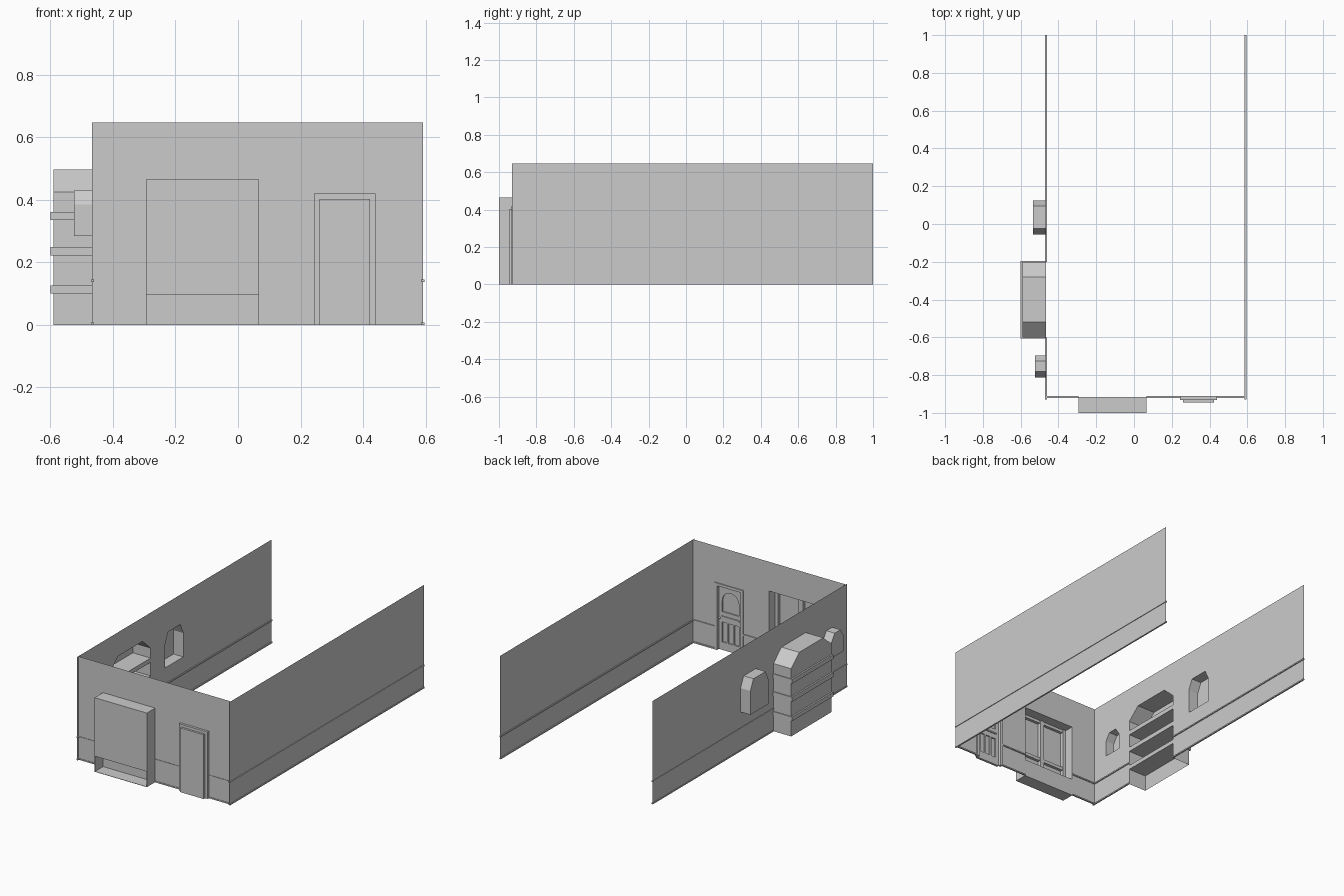
import bpy, bmesh, math

if "Cube" in bpy.data.objects:
    bpy.data.objects.remove(bpy.data.objects["Cube"])

XL, XR, YF, YB, H = -0.467, 0.592, -0.917, 1.0, 0.647


def finish(name, bm):
    me = bpy.data.meshes.new(name)
    bm.to_mesh(me)
    bm.free()
    ob = bpy.data.objects.new(name, me)
    bpy.context.collection.objects.link(ob)
    return ob


def box(name, x0, x1, y0, y1, z0, z1):
    bm = bmesh.new()
    bmesh.ops.create_cube(bm, size=1)
    for v in bm.verts:
        v.co.x = x0 + (v.co.x + .5) * (x1 - x0)
        v.co.y = y0 + (v.co.y + .5) * (y1 - y0)
        v.co.z = z0 + (v.co.z + .5) * (z1 - z0)
    return finish(name, bm)


def sheet(name, loops, place):
    """Flat wall filled between an outline and its holes."""
    bm = bmesh.new()
    for loop in loops:
        vs = [bm.verts.new(place(u, z)) for u, z in loop]
        for a, b in zip(vs, vs[1:] + vs[:1]):
            bm.edges.new((a, b))
    bmesh.ops.triangle_fill(bm, use_beauty=True, use_dissolve=False, edges=bm.edges[:])
    bmesh.ops.dissolve_limit(bm, angle_limit=.01, verts=bm.verts[:], edges=bm.edges[:])
    bmesh.ops.recalc_face_normals(bm, faces=bm.faces[:])
    return finish(name, bm)


def niche(name, pts, depth_x, closed=True):
    """Recess pushed out through the left wall, with a back panel."""
    bm = bmesh.new()
    a = [bm.verts.new((XL, y, z)) for y, z in pts]
    b = [bm.verts.new((depth_x, y, z)) for y, z in pts]
    n = len(pts)
    for i in range(n if closed else n - 1):
        j = (i + 1) % n
        bm.faces.new((a[i], a[j], b[j], b[i]))
    bm.faces.new(b)
    bmesh.ops.recalc_face_normals(bm, faces=bm.faces[:])
    return finish(name, bm)


def arch(y0, y1, inset, z0, shoulder, top):
    return [(y0, z0), (y0, shoulder), (y0 + inset, top),
            (y1 - inset, top), (y1, shoulder), (y1, z0)]


# Left wall niches
big = arch(-.60, -.20, .08, 0, .425, .497)
small_near = arch(-.812, -.695, .03, .285, .385, .43)
small_far = arch(-.055, .125, .03, .245, .395, .46)
niche("shelf_alcove", big, -.59, closed=False)
niche("small_niche_near", small_near, -.525)
niche("small_niche_far", small_far, -.535)
for i, (z0, z1) in enumerate([(.10, .126), (.222, .25), (.335, .362)]):
    box(f"alcove_shelf_{i}", -.60, XL, -.605, -.195, z0, z1)

# Side walls
left_outline = [(-.93, 0)] + big + [(YB, 0), (YB, H), (-.93, H)]
sheet("left_wall", [left_outline, small_near, small_far], lambda u, z: (XL, u, z))
sheet("right_wall", [[(-.93, 0), (YB, 0), (YB, H), (-.93, H)]], lambda u, z: (XR, u, z))

# Front wall with window bay and door openings
BX0, BX1, DX0, DX1 = -.295, .067, .243, .44
front = [(XL, 0), (BX0, 0), (BX0, .465), (BX1, .465), (BX1, 0), (DX0, 0),
         (DX0, .42), (DX1, .42), (DX1, 0), (XR, 0), (XR, H), (XL, H)]
sheet("front_wall", [front], lambda u, z: (u, YF, z))

# Dado rail and skirting
for part, z0, z1 in (("dado_rail", .138, .146), ("skirting", 0, .008)):
    for i, (a, b) in enumerate([(-.93, -.60), (-.20, YB)]):
        box(f"left_{part}_{i}", XL - .003, XL + .006, a, b, z0, z1)
    box(f"right_{part}", XR - .006, XR + .004, -.93, YB, z0, z1)
    for i, (a, b) in enumerate([(XL, BX0), (BX1, DX0), (DX1, XR)]):
        box(f"front_{part}_{i}", a, b, YF - .003, YF + .006, z0, z1)

# Window bay shell: back, sides, top, seat, seat front and floor
T = .002
box("bay_back", BX0, BX1, -1, -1 + T, .105, .465)
box("bay_side_left", BX0, BX0 + T, -1, YF, 0, .465)
box("bay_side_right", BX1 - T, BX1, -1, YF, 0, .465)
box("bay_top", BX0, BX1, -1, YF, .463, .465)
box("bay_seat", BX0, BX1, -1, YF, .098, .108)
box("bay_seat_front", BX0, BX1, YF - T, YF, 0, .1)
box("bay_floor", BX0, BX1, -1, YF, 0, T)

# Window frame: stiles, mullion and rails
mid = (BX0 + BX1) / 2
for i, (a, b) in enumerate([(BX0, BX0 + .022), (mid - .014, mid + .014), (BX1 - .022, BX1)]):
    box(f"window_stile_{i}", a, b, -1 + T, -.975, .108, .463)
for i, (a, b) in enumerate([(.108, .125), (.19, .21), (.445, .463)]):
    box(f"window_rail_{i}", BX0, BX1, -1 + T, -.98, a, b)

# Door frame
W = .017
for i, (a, b) in enumerate([(DX0, DX0 + W), (DX1 - W, DX1)]):
    box(f"door_jamb_{i}", a, b, -.932, YF + .006, 0, .42)
box("door_head", DX0, DX1, -.932, YF + .006, .403, .42)

# Door leaf: backing panel and a face sheet with arched light and three panels
LX0, LX1 = DX0 + W, DX1 - W
box("door_backing", LX0, LX1, -.945, -.938, 0, .403)
cx, r = (LX0 + LX1) / 2, .058
light = [(cx - r, .24), (cx + r, .24)] + [
    (cx + r * math.cos(math.pi * i / 10), .31 + r * math.sin(math.pi * i / 10)) for i in range(11)]
panels = [[(cx + o - .016, .05), (cx + o + .016, .05), (cx + o + .016, .175), (cx + o - .016, .175)]
          for o in (-.042, 0, .042)]
leaf = sheet("door_face", [[(LX0, 0), (LX1, 0), (LX1, .403), (LX0, .403)], light] + panels,
             lambda u, z: (u, -.934, z))
mod = leaf.modifiers.new("thickness", 'SOLIDIFY')
mod.thickness = .008
mod.offset = 0
box("door_ledge", cx - .062, cx + .062, -.931, -.924, .205, .214)

# Door handle
bm = bmesh.new()
bmesh.ops.create_uvsphere(bm, u_segments=10, v_segments=6, radius=.006)
finish("door_handle", bm).location = (LX1 - .008, -.926, .2)
